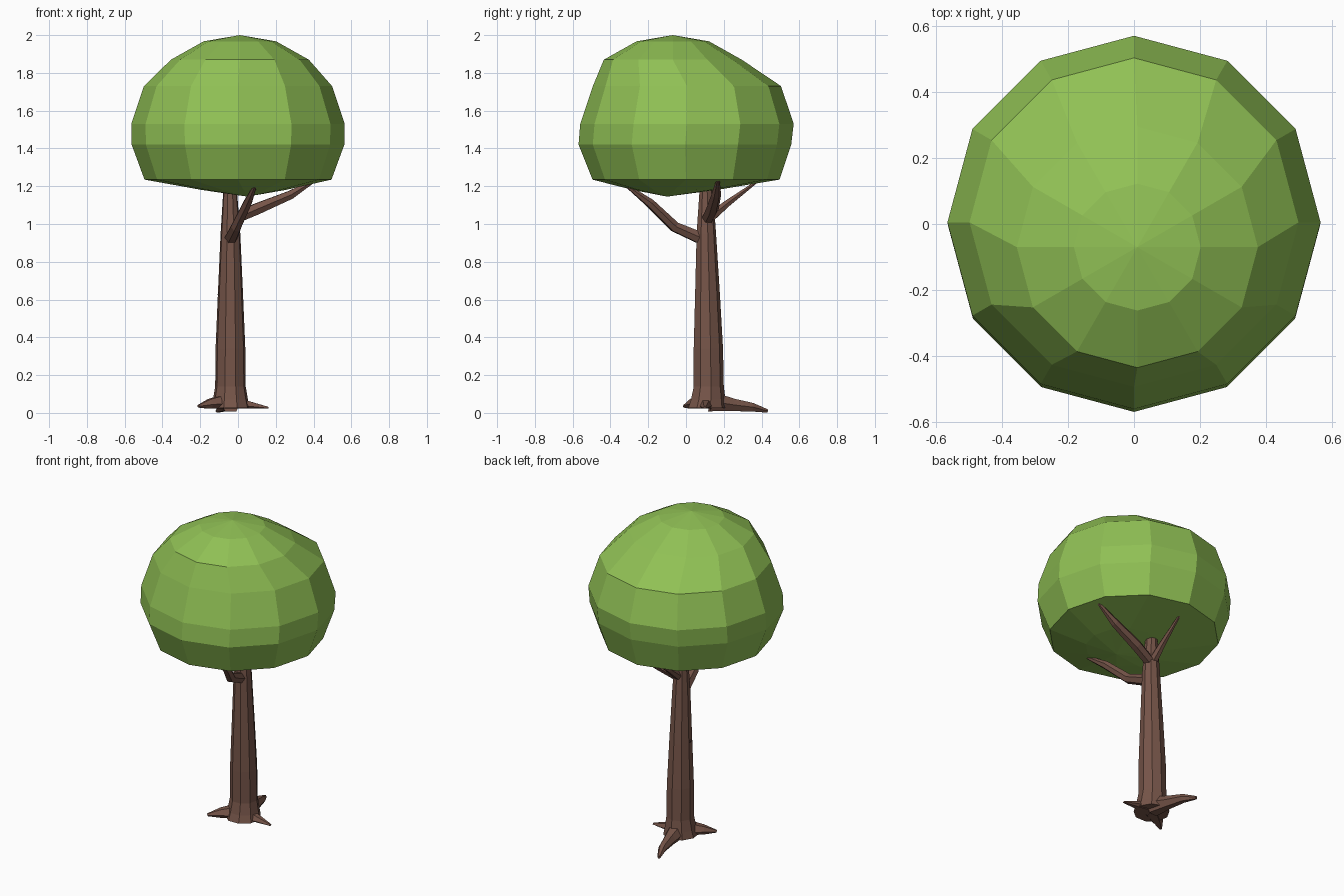
import bpy, bmesh, math
from mathutils import Vector

if "Cube" in bpy.data.objects:
    bpy.data.objects.remove(bpy.data.objects["Cube"], do_unlink=True)


def material(name, colour):
    mat = bpy.data.materials.new(name)
    mat.use_nodes = True
    mat.diffuse_color = colour
    bsdf = mat.node_tree.nodes["Principled BSDF"]
    bsdf.inputs["Base Color"].default_value = colour
    bsdf.inputs["Roughness"].default_value = 0.9
    return mat


bark = material("bark", (0.18, 0.09, 0.066, 1))
dark_bark = material("dark_bark", (0.05, 0.025, 0.02, 1))
leaf = material("leaf", (0.28, 0.53, 0.09, 1))


def loft(name, stations, sides, mat, level=False, floor=0.0, turn=0.0):
    """Skin rings of (x, y, z, radius); a zero radius makes a point."""
    bm = bmesh.new()
    centres = [Vector(s[:3]) for s in stations]
    rings = []
    for i, (c, s) in enumerate(zip(centres, stations)):
        if s[3] == 0:
            rings.append([bm.verts.new(c)])
            continue
        u, v = Vector((1, 0, 0)), Vector((0, 1, 0))
        if not level:
            along = centres[min(i + 1, len(centres) - 1)] - centres[max(i - 1, 0)]
            u = along.cross(Vector((0, 0, 1))).normalized()
            v = u.cross(along).normalized()
        ring = []
        for k in range(sides):
            a = math.tau * k / sides + turn
            p = c + (u * math.cos(a) + v * math.sin(a)) * s[3]
            p.z = max(p.z, floor)
            ring.append(bm.verts.new(p))
        rings.append(ring)
    for low, high in zip(rings, rings[1:]):
        for k in range(sides):
            n = (k + 1) % sides
            if len(low) == 1:
                bm.faces.new((low[0], high[n], high[k]))
            elif len(high) == 1:
                bm.faces.new((low[k], low[n], high[0]))
            else:
                bm.faces.new((low[k], low[n], high[n], high[k]))
    for end in (rings[0], rings[-1]):
        if len(end) > 1:
            bm.faces.new(end)
    bmesh.ops.recalc_face_normals(bm, faces=bm.faces)
    mesh = bpy.data.meshes.new(name)
    bm.to_mesh(mesh)
    bm.free()
    mesh.materials.append(mat)
    obj = bpy.data.objects.new(name, mesh)
    bpy.context.collection.objects.link(obj)
    return obj


# Crown: twelve-sided dome leaning to the front, with a shallow underside
loft("crown", [
    (0.05, -0.10, 1.145, 0),
    (0.03, -0.06, 1.18, 0.22),
    (0, 0, 1.235, 0.495),
    (0, -0.006, 1.42, 0.563),
    (0, 0.005, 1.53, 0.565),
    (0, 0.005, 1.73, 0.498),
    (0.01, -0.07, 1.87, 0.365),
    (0.01, -0.07, 1.967, 0.192),
    (0.01, -0.07, 2.0, 0),
], 12, leaf, level=True)

# Trunk: flared foot and slow taper
loft("trunk", [
    (-0.04, 0.11, 0.025, 0.105),
    (-0.04, 0.115, 0.07, 0.094),
    (-0.04, 0.118, 0.14, 0.082),
    (-0.04, 0.116, 0.34, 0.08),
    (-0.04, 0.112, 0.62, 0.068),
    (-0.04, 0.106, 0.95, 0.053),
    (-0.042, 0.106, 1.2, 0.035),
], 9, bark, level=True, turn=math.pi / 2)

# Branches
loft("front_branch", [
    (-0.04, 0.09, 0.92, 0.036),
    (-0.01, -0.06, 0.985, 0.03),
    (0.05, -0.19, 1.11, 0.025),
    (0.09, -0.31, 1.2, 0.01),
], 6, bark)
loft("left_branch", [
    (-0.04, 0.11, 1.02, 0.032),
    (0.1, 0.14, 1.08, 0.034),
    (0.28, 0.16, 1.155, 0.026),
    (0.42, 0.17, 1.24, 0.008),
], 6, bark)
loft("back_branch", [
    (-0.04, 0.11, 1.02, 0.03),
    (-0.035, 0.22, 1.11, 0.02),
    (-0.03, 0.39, 1.235, 0.006),
], 6, bark)

# Roots
loft("back_root", [
    (-0.04, 0.13, 0.06, 0.06),
    (-0.06, 0.25, 0.042, 0.038),
    (-0.08, 0.35, 0.03, 0.026),
    (-0.11, 0.43, 0.01, 0.01),
], 6, bark)
loft("right_root", [
    (-0.05, 0.1, 0.05, 0.06),
    (-0.15, 0.035, 0.045, 0.032),
    (-0.21, -0.01, 0.035, 0.008),
], 6, bark, floor=0.022)
loft("left_root", [
    (-0.03, 0.11, 0.045, 0.055),
    (0.06, 0.105, 0.035, 0.03),
    (0.16, 0.1, 0.025, 0.008),
], 6, bark, floor=0.022)

# Small knot on the right side of the trunk
loft("knot", [
    (-0.085, 0.105, 0.595, 0),
    (-0.096, 0.105, 0.625, 0.016),
    (-0.09, 0.105, 0.665, 0),
], 5, dark_bark, level=True)
